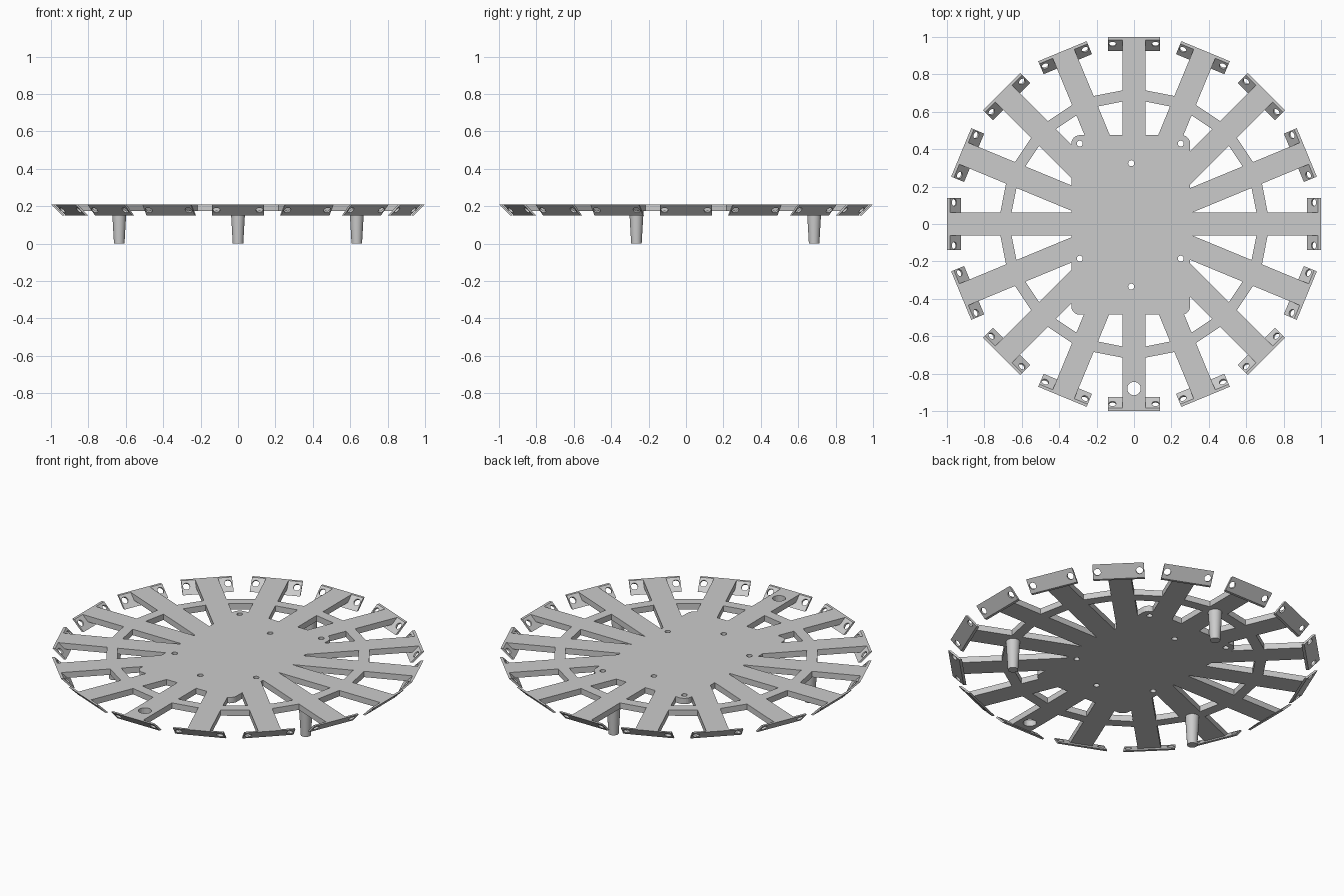
import bpy, bmesh, math
from mathutils import Matrix, Vector

if "Cube" in bpy.data.objects:
    bpy.data.objects.remove(bpy.data.objects["Cube"], do_unlink=True)

TOP, UNDER, LOW = 0.21, 0.175, 0.15
COUNT = 16
STEP = 2 * math.pi / COUNT

grey = bpy.data.materials.new("plain grey")
grey.use_nodes = True
grey.diffuse_color = (0.6, 0.6, 0.6, 1)
grey.node_tree.nodes["Principled BSDF"].inputs["Base Color"].default_value = (0.6, 0.6, 0.6, 1)


def finish(bm, name):
    bmesh.ops.recalc_face_normals(bm, faces=bm.faces)
    mesh = bpy.data.meshes.new(name)
    bm.to_mesh(mesh)
    bm.free()
    mesh.materials.append(grey)
    ob = bpy.data.objects.new(name, mesh)
    bpy.context.collection.objects.link(ob)
    return ob


def prism(bm, outline, offset):
    """Solid made by sweeping a closed outline along an offset."""
    verts = [bm.verts.new(p) for p in outline]
    face = bm.faces.new(verts)
    new = bmesh.ops.extrude_face_region(bm, geom=[face], use_keep_orig=True)["geom"]
    bmesh.ops.translate(bm, vec=offset, verts=[g for g in new if isinstance(g, bmesh.types.BMVert)])


def radial(name, profile, half, angle):
    """Sweep an (r, z) profile sideways, then turn it to its angle."""
    bm = bmesh.new()
    prism(bm, [(r, -half, z) for r, z in profile], (0, 2 * half, 0))
    bmesh.ops.rotate(bm, matrix=Matrix.Rotation(angle, 3, 'Z'), verts=bm.verts)
    return finish(bm, name)


def cylinder(bm, centre, axis, radius, depth):
    turn = Vector((0, 0, 1)).rotation_difference(Vector(axis)).to_matrix().to_4x4()
    bmesh.ops.create_cone(bm, cap_ends=True, segments=24, radius1=radius, radius2=radius,
                          depth=depth, matrix=Matrix.Translation(centre) @ turn)


def cut(ob, cutter):
    mod = ob.modifiers.new("holes", 'BOOLEAN')
    mod.operation = 'DIFFERENCE'
    mod.solver = 'EXACT'
    mod.object = cutter


# Cutter for the fixing holes in the central plate
bm = bmesh.new()
for x, y in [(-0.29, 0.43), (0.25, 0.43), (-0.29, -0.185), (0.25, -0.185), (-0.015, 0.325), (-0.015, -0.335)]:
    cylinder(bm, (x, y, TOP), (0, 0, 1), 0.016, 0.2)
hub_cutter = finish(bm, "plate_hole_cutter")

# Cutter for the large hole in the front spoke
bm = bmesh.new()
cylinder(bm, (0, -0.88, TOP), (0, 0, 1), 0.036, 0.2)
front_cutter = finish(bm, "front_hole_cutter")

# Cutter for the screw holes in the slanted rim plates
bm = bmesh.new()
for i in range(COUNT):
    turn = Matrix.Rotation(i * STEP, 3, 'Z')
    for side in (-1, 1):
        cylinder(bm, turn @ Vector((0.963, side * 0.115, 0.184)), turn @ Vector((1, 0, -1)), 0.019, 0.08)
rim_cutter = finish(bm, "rim_hole_cutter")
for cutter in (hub_cutter, front_cutter, rim_cutter):
    cutter.hide_render = True
    cutter.hide_viewport = True
    cutter.display_type = 'WIRE'

# Central plate with rounded corners
R = 0.045
outline = []
for k, (x, y) in enumerate([(0.30 - R, 0.475 - R), (-0.335 + R, 0.475 - R),
                            (-0.335 + R, -0.485 + R), (0.30 - R, -0.485 + R)]):
    for j in range(7):
        a = (k + j / 6) * math.pi / 2
        outline.append((x + R * math.cos(a), y + R * math.sin(a), UNDER))
bm = bmesh.new()
prism(bm, outline, (0, 0, TOP - UNDER))
cut(finish(bm, "central_plate"), hub_cutter)

# Spokes, and the slanted rim plate at the end of each
for i in range(COUNT):
    spoke = radial("spoke", [(0.1, UNDER), (0.955, UNDER), (0.99, TOP), (0.1, TOP)], 0.0625, i * STEP)
    cut(spoke, hub_cutter)
    if i == 12:
        cut(spoke, front_cutter)
    plate = radial("rim_plate", [(0.925, LOW), (0.94, LOW), (1, TOP), (0.985, TOP)], 0.14, i * STEP)
    cut(plate, rim_cutter)

# Sixteen-sided brace ring with corners on the spokes
bm = bmesh.new()
loops = []
for r, z in [(0.667, UNDER), (0.727, UNDER), (0.727, TOP), (0.667, TOP)]:
    loops.append([bm.verts.new((r * math.cos(i * STEP), r * math.sin(i * STEP), z)) for i in range(COUNT)])
for a, b in zip(loops, loops[1:] + loops[:1]):
    for i in range(COUNT):
        j = (i + 1) % COUNT
        bm.faces.new((a[i], a[j], b[j], b[i]))
finish(bm, "brace_ring")

# Three tapered legs
for x, y in [(-0.635, -0.265), (0.635, -0.265), (0, 0.685)]:
    bm = bmesh.new()
    bmesh.ops.create_cone(bm, cap_ends=True, segments=32, radius1=0.028, radius2=0.039, depth=0.19,
                          matrix=Matrix.Translation((x, y, 0.095)))
    leg = finish(bm, "leg")
    for f in leg.data.polygons:
        f.use_smooth = len(f.vertices) == 4
    leg.data.set_sharp_from_angle(angle=math.radians(40))
